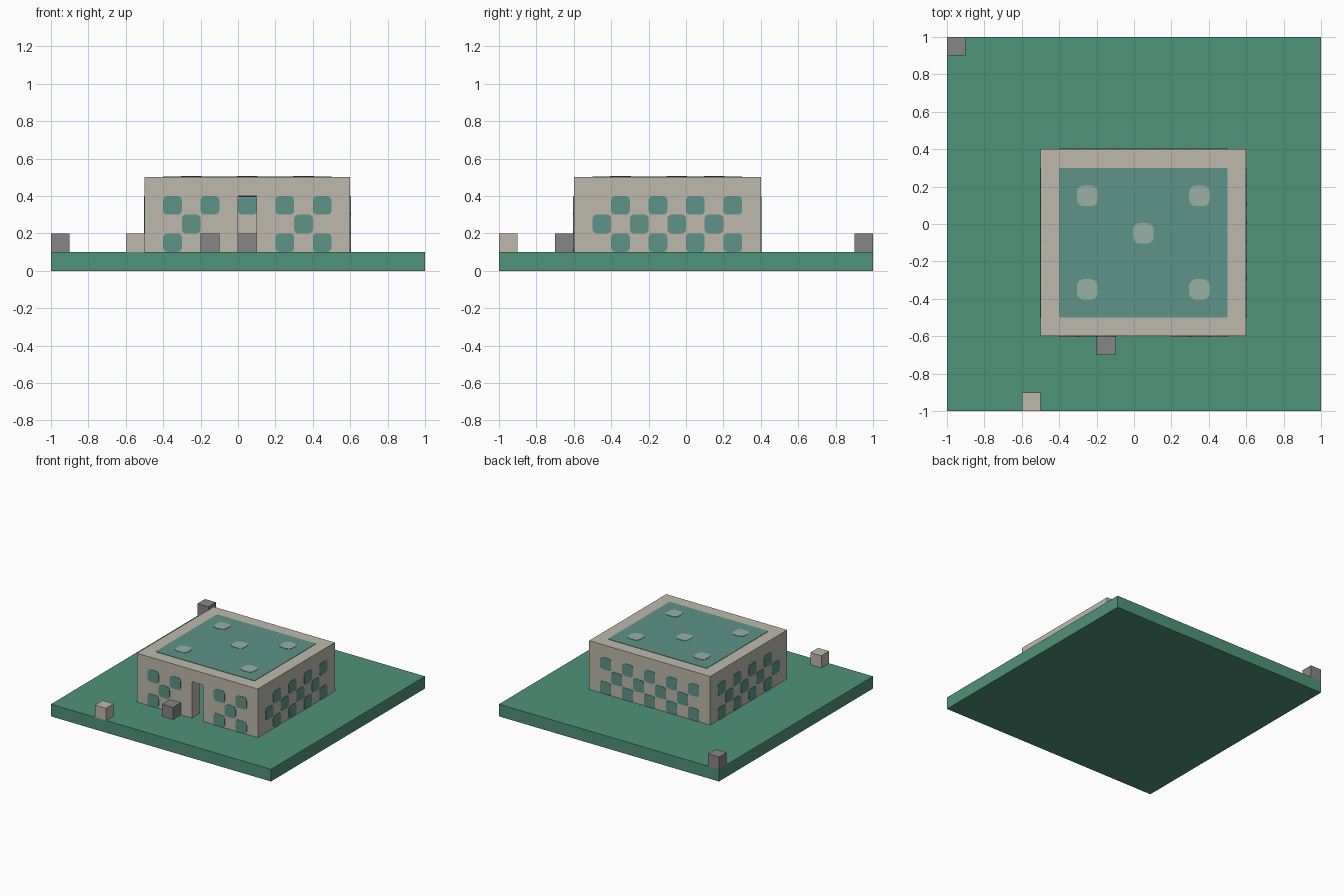
import bpy
import bmesh
from math import cos, sin, pi
from mathutils import Vector

if "Cube" in bpy.data.objects:
    bpy.data.objects.remove(bpy.data.objects["Cube"], do_unlink=True)


def srgb(r, g, b):
    lin = [((c / 255 + 0.055) / 1.055) ** 2.4 for c in (r, g, b)]
    return (*lin, 1)


def material(name, colour):
    m = bpy.data.materials.new(name)
    m.use_nodes = True
    m.diffuse_color = colour
    bsdf = next(n for n in m.node_tree.nodes if n.type == "BSDF_PRINCIPLED")
    bsdf.inputs["Base Color"].default_value = colour
    return m


GRASS = material("grass green", srgb(79, 147, 122))
STONE = material("pale stone", srgb(189, 185, 172))
GLASS = material("teal glass", srgb(94, 148, 136))
LIGHT = material("pale teal light", srgb(151, 176, 166))
GREY = material("mid grey", srgb(134, 134, 134))

X, Y, Z = Vector((1, 0, 0)), Vector((0, 1, 0)), Vector((0, 0, 1))
UNIT = 0.1      # block size
THIN = 0.003    # plate thickness


def finish(name, bm, mat):
    bmesh.ops.recalc_face_normals(bm, faces=bm.faces)
    me = bpy.data.meshes.new(name)
    bm.to_mesh(me)
    bm.free()
    me.materials.append(mat)
    ob = bpy.data.objects.new(name, me)
    bpy.context.collection.objects.link(ob)
    return ob


def box(name, lo, hi, mat):
    bm = bmesh.new()
    bmesh.ops.create_cube(bm, size=1)
    lo, hi = Vector(lo), Vector(hi)
    for v in bm.verts:
        v.co = (lo + hi) / 2 + v.co * (hi - lo)
    return finish(name, bm, mat)


def block(name, x, y, mat):
    return box(name, (x, y, UNIT), (x + UNIT, y + UNIT, 2 * UNIT), mat)


def plates(name, rects, u, v, normal, depths, mat, radius):
    """Thin rounded rectangles (u, v, width, height) laid on a plane."""
    bm = bmesh.new()
    for depth in depths:
        for a, b, w, h in rects:
            verts = []
            for k, (sx, sy) in enumerate(((1, 1), (-1, 1), (-1, -1), (1, -1))):
                for step in range(4):
                    t = (k + step / 3) * pi / 2
                    pu = a + w / 2 + sx * (w / 2 - radius) + radius * cos(t)
                    pv = b + h / 2 + sy * (h / 2 - radius) + radius * sin(t)
                    verts.append(bm.verts.new(u * pu + v * pv + normal * depth))
            face = bm.faces.new(verts)
            ext = bmesh.ops.extrude_face_region(bm, geom=[face])["geom"]
            moved = [e for e in ext if isinstance(e, bmesh.types.BMVert)]
            bmesh.ops.translate(bm, verts=moved, vec=normal * THIN)
    return finish(name, bm, mat)


# Ground slab
box("ground_slab", (-1, -1, 0), (1, 1, UNIT), GRASS)

# Hollow building with a doorway
shell = box("building_shell", (-0.5, -0.6, 0.1), (0.6, 0.4, 0.5), STONE)
cutters = [box("room_cutter", (-0.4, -0.5, 0.05), (0.5, 0.3, 0.4), STONE),
           box("door_cutter", (0, -0.7, 0.05), (0.1, -0.45, 0.4), STONE)]
bpy.context.view_layer.objects.active = shell
for cutter in cutters:
    cutter.hide_render = True
    mod = shell.modifiers.new("cut", "BOOLEAN")
    mod.operation = "DIFFERENCE"
    mod.solver = "EXACT"
    mod.object = cutter
    bpy.ops.object.modifier_apply(modifier=mod.name)
    bpy.data.objects.remove(cutter, do_unlink=True)


# Chequered windows, on the outer and inner side of each wall
def windows(name, u, normal, offset, outer_columns, middle_columns):
    rects = [(c * UNIT, row * UNIT, UNIT, UNIT)
             for row in (1, 2, 3)
             for c in (middle_columns if row == 2 else outer_columns)]
    depths = (offset, offset - UNIT - THIN)
    plates(name, rects, u, Z, normal, depths, GLASS, 0.022)


windows("front_windows", X, -Y, 0.6, (-4, -2, 2, 4), (-3, 3))
windows("back_windows", X, Y, 0.4, range(-4, 5, 2), range(-3, 4, 2))
windows("left_windows", Y, X, 0.6, range(-4, 3, 2), range(-5, 2, 2))
windows("right_windows", Y, -X, 0.5, range(-4, 3, 2), range(-5, 2, 2))

# Roof glass, seen from above and from inside, with five round lights
plates("roof_glass", [(-0.4, -0.5, 0.9, 0.8)], X, Y, Z,
       (0.5, 0.4 - THIN), GLASS, 0.006)
spots = [(x - 0.055, y - 0.055, 0.11, 0.11) for x, y in
         ((-0.25, 0.15), (0.35, 0.15), (0.05, -0.05), (-0.25, -0.35), (0.35, -0.35))]
plates("roof_lights", spots, X, Y, Z, (0.5 + THIN, 0.4 - 2 * THIN), LIGHT, 0.035)

# Loose blocks
block("corner_block", -1, 0.9, GREY)
block("doorside_block", -0.2, -0.7, GREY)
block("indoor_block", 0, -0.1, GREY)
block("pale_block", -0.6, -1, STONE)
